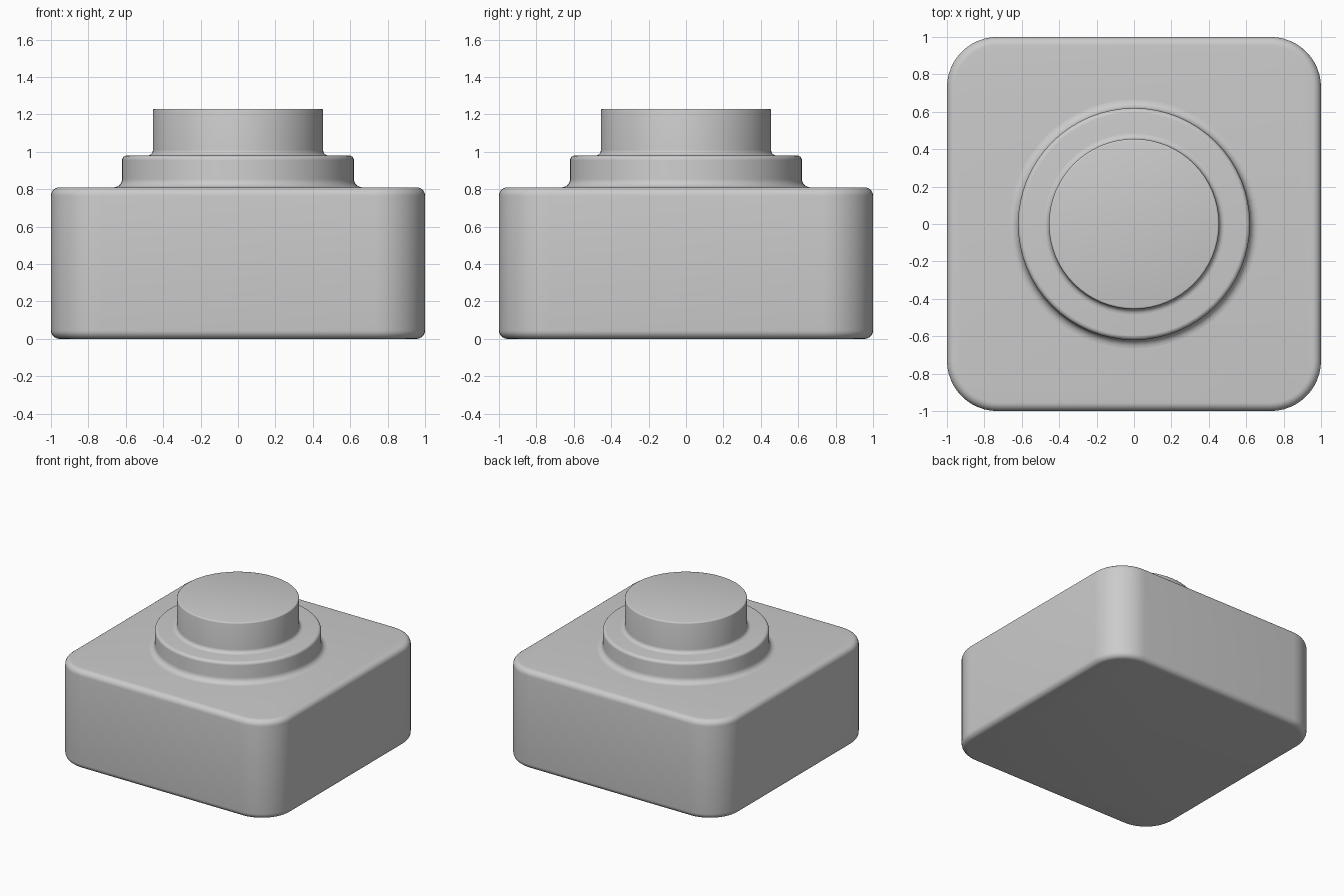
import bpy, bmesh
from math import sin, cos, pi, radians

cube = bpy.data.objects.get("Cube")
if cube:
    bpy.data.objects.remove(cube, do_unlink=True)

grey = bpy.data.materials.new("plain_grey")
grey.use_nodes = True
COLOUR = (0.6, 0.6, 0.6, 1)
grey.diffuse_color = COLOUR
grey.node_tree.nodes["Principled BSDF"].inputs["Base Color"].default_value = COLOUR


def arc(cx, cz, r, start, end, steps=6):
    """Points (radius, height) along a rounded profile edge, angles in degrees."""
    angles = [radians(start + (end - start) * i / steps) for i in range(steps + 1)]
    return [(cx + r * cos(a), cz + r * sin(a)) for a in angles]


def round_ring(radius, z, spread, steps):
    """Four quarter arcs whose centres sit at +-spread; spread 0 gives a circle."""
    ring = []
    for q in range(4):
        sx, sy = ((1, 1), (-1, 1), (-1, -1), (1, -1))[q]
        last = steps + 1 if spread else steps
        for i in range(last):
            a = (q + i / steps) * pi / 2
            ring.append((sx * spread + radius * cos(a), sy * spread + radius * sin(a), z))
    return ring


def build(name, profile, spread=0, steps=16):
    """Stack rings along the profile and cap both ends."""
    bm = bmesh.new()
    rings = [[bm.verts.new(p) for p in round_ring(r, z, spread, steps)] for r, z in profile]
    for low, high in zip(rings, rings[1:]):
        for i in range(len(low)):
            j = (i + 1) % len(low)
            bm.faces.new((low[i], low[j], high[j], high[i]))
    bm.faces.new(rings[0][::-1])
    bm.faces.new(rings[-1])
    mesh = bpy.data.meshes.new(name)
    bm.to_mesh(mesh)
    bm.free()
    mesh.materials.append(grey)
    obj = bpy.data.objects.new(name, mesh)
    bpy.context.collection.objects.link(obj)
    bpy.ops.object.select_all(action="DESELECT")
    obj.select_set(True)
    bpy.context.view_layer.objects.active = obj
    bpy.ops.object.shade_smooth_by_angle(angle=radians(35))


# Square housing with rounded corners and softened rims
CORNER, RIM, TOP = 0.27, 0.045, 0.81
build("housing",
      arc(CORNER - RIM, RIM, RIM, -90, 0) + arc(CORNER - RIM, TOP - RIM, RIM, 0, 90),
      spread=1 - CORNER, steps=12)

# Round collar flaring into the housing
build("collar", arc(0.665, TOP + 0.045, 0.045, 270, 180) + arc(0.595, 0.955, 0.025, 0, 90))

# Push button flaring into the collar
build("button", arc(0.485, 1.01, 0.03, 270, 180) + arc(0.445, 1.22, 0.01, 0, 90, 3))
